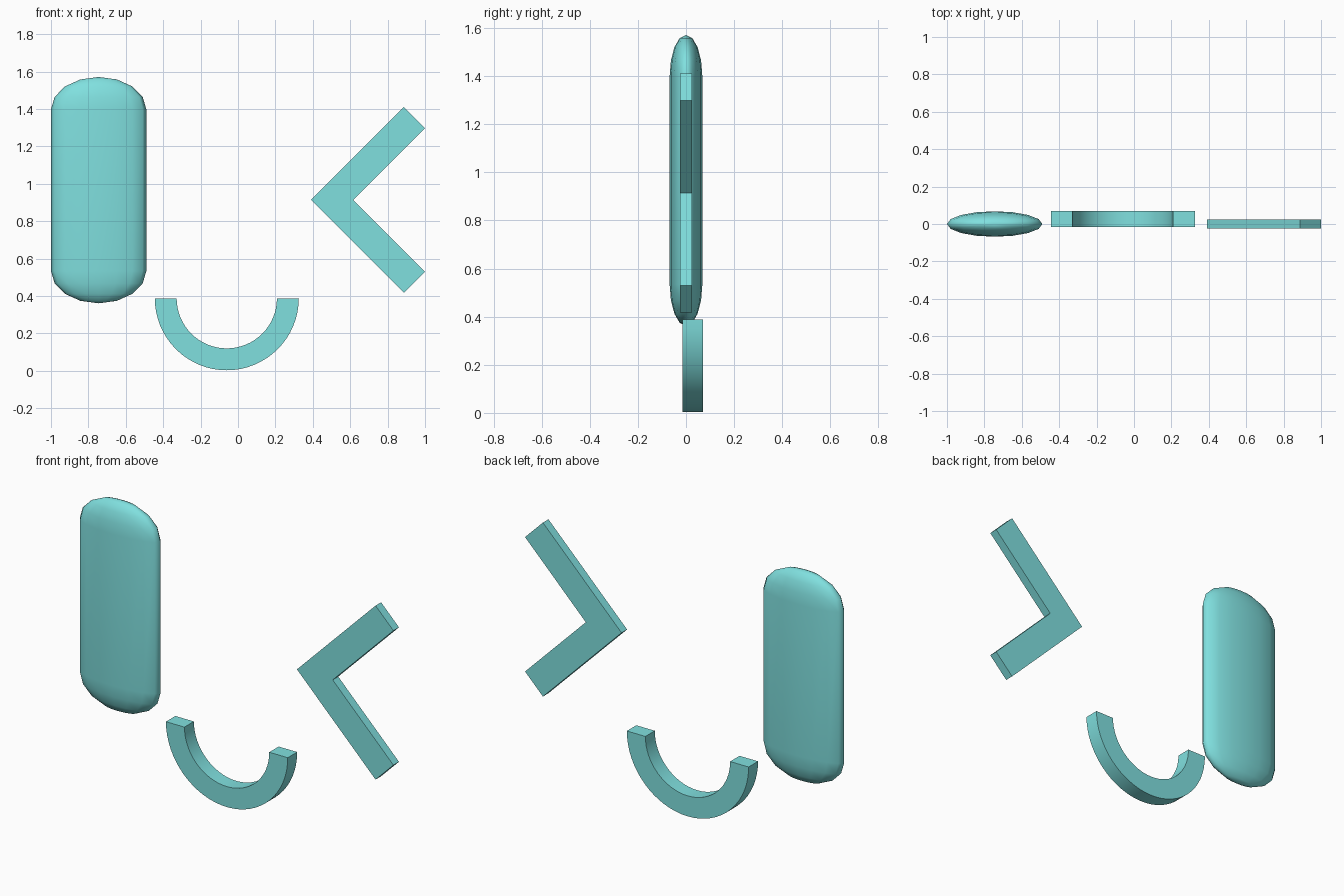
import bpy, bmesh
from math import pi, sin, cos, radians

cube = bpy.data.objects.get("Cube")
if cube:
    bpy.data.objects.remove(cube, do_unlink=True)

mat = bpy.data.materials.new("aqua")
mat.use_nodes = True
aqua = (0.216, 0.745, 0.738, 1)
mat.diffuse_color = aqua
mat.node_tree.nodes["Principled BSDF"].inputs["Base Color"].default_value = aqua


def add_object(name, bm, smooth_angle=None):
    bmesh.ops.recalc_face_normals(bm, faces=bm.faces)
    mesh = bpy.data.meshes.new(name)
    bm.to_mesh(mesh)
    bm.free()
    mesh.materials.append(mat)
    obj = bpy.data.objects.new(name, mesh)
    bpy.context.collection.objects.link(obj)
    if smooth_angle:
        bpy.ops.object.select_all(action="DESELECT")
        obj.select_set(True)
        bpy.context.view_layer.objects.active = obj
        bpy.ops.object.shade_smooth_by_angle(angle=radians(smooth_angle))
    return obj


def extrude_outline(name, outline, front, back, smooth_angle=None):
    """Extrude an x-z outline from y = front to y = back."""
    bm = bmesh.new()
    face = bm.faces.new([bm.verts.new((x, front, z)) for x, z in outline])
    result = bmesh.ops.extrude_face_region(bm, geom=[face])
    for v in result["geom"]:
        if isinstance(v, bmesh.types.BMVert):
            v.co.y = back
    return add_object(name, bm, smooth_angle)


# Flattened capsule: a sphere split at its equator and stretched
bm = bmesh.new()
bmesh.ops.create_uvsphere(bm, u_segments=16, v_segments=8, radius=1)
equator = [e for e in bm.edges if all(abs(v.co.z) < 1e-4 for v in e.verts)]
bmesh.ops.bevel(bm, geom=equator, offset=0.001, segments=1, affect="EDGES")
for v in bm.verts:
    side = 1 if v.co.z > 0 else -1
    v.co = (-0.745 + 0.255 * v.co.x, 0.068 * v.co.y,
            0.966 + side * 0.432 + 0.173 * v.co.z)
add_object("capsule", bm, 180)

# Half ring, open at the top
steps = 32
angles = [pi + pi * i / steps for i in range(steps + 1)]
arc = [(-0.06 + 0.385 * cos(a), 0.388 + 0.385 * sin(a)) for a in angles]
arc += [(-0.06 + 0.268 * cos(a), 0.388 + 0.268 * sin(a)) for a in reversed(angles)]
extrude_outline("half_ring", arc, -0.015, 0.07, 30)

# Chevron pointing to the right side of the model, mirrored about its middle
upper = [(0.887, 0.497), (1.0, 0.384)]
lower = [(x, -z) for x, z in reversed(upper)]
chevron = [(0.39, 0)] + upper + [(0.616, 0)] + lower
extrude_outline("chevron", [(x, 0.914 + z) for x, z in chevron], -0.025, 0.025)
